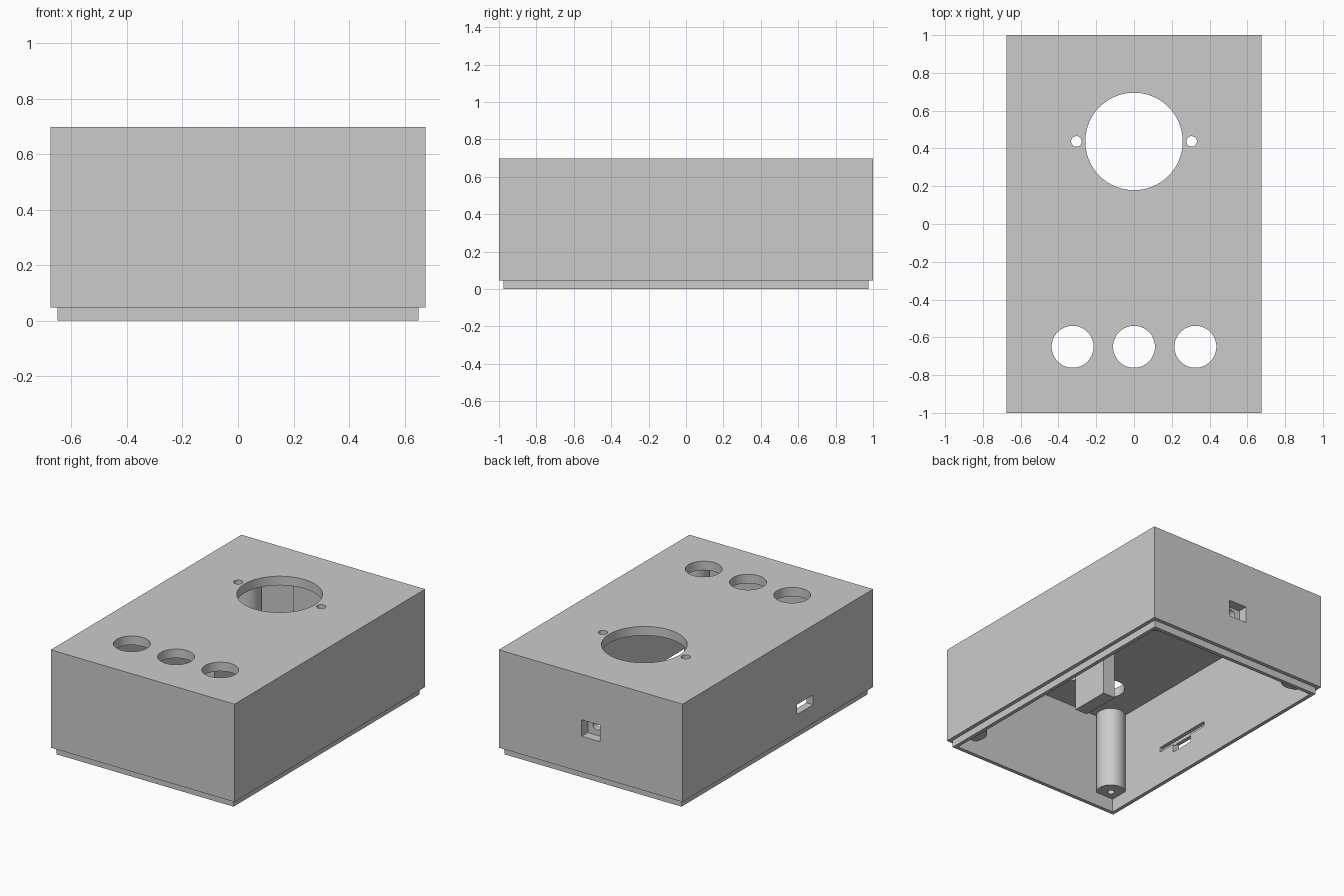
import bpy
import bmesh
from math import radians
from mathutils import Matrix, Vector

if "Cube" in bpy.data.objects:
    bpy.data.objects.remove(bpy.data.objects["Cube"], do_unlink=True)

grey = bpy.data.materials.new("plain grey")
grey.use_nodes = True
grey.diffuse_color = (0.6, 0.6, 0.6, 1)
grey.node_tree.nodes["Principled BSDF"].inputs["Base Color"].default_value = (0.6, 0.6, 0.6, 1)


def finish(name, bm):
    mesh = bpy.data.meshes.new(name)
    bm.to_mesh(mesh)
    bm.free()
    mesh.materials.append(grey)
    obj = bpy.data.objects.new(name, mesh)
    bpy.context.collection.objects.link(obj)
    return obj


def box(name, low, high):
    low, high = Vector(low), Vector(high)
    bm = bmesh.new()
    place = Matrix.Translation((low + high) / 2) @ Matrix.Diagonal((*(high - low), 1))
    bmesh.ops.create_cube(bm, size=1, matrix=place)
    return finish(name, bm)


def rod(name, centre, radius, length, along_y=False):
    bm = bmesh.new()
    place = Matrix.Translation(centre)
    if along_y:
        place = place @ Matrix.Rotation(radians(90), 4, "X")
    bmesh.ops.create_cone(bm, cap_ends=True, segments=64, radius1=radius,
                          radius2=radius, depth=length, matrix=place)
    return finish(name, bm)


def combine(target, tool, operation="DIFFERENCE"):
    mod = target.modifiers.new("combine", "BOOLEAN")
    mod.operation = operation
    mod.solver = "EXACT"
    mod.object = tool
    bpy.context.view_layer.objects.active = target
    bpy.ops.object.modifier_apply(modifier=mod.name)
    bpy.data.objects.remove(tool, do_unlink=True)


def smooth(obj):
    bpy.ops.object.select_all(action="DESELECT")
    obj.select_set(True)
    bpy.context.view_layer.objects.active = obj
    bpy.ops.object.shade_smooth_by_angle(angle=radians(30))


CEILING = 0.637

# Open-bottomed shell with a recessed lip
shell = box("enclosure_shell", (-0.675, -1, 0.047), (0.675, 1, 0.697))
combine(shell, box("lip", (-0.65, -0.975, 0), (0.65, 0.975, 0.1)), "UNION")
combine(shell, box("cavity", (-0.625, -0.95, -0.1), (0.625, 0.95, CEILING)))

# Holes in the top: dial, its two screws, three buttons
holes = [(0, 0.437, 0.258)]
holes += [(side * 0.305, 0.437, 0.028) for side in (-1, 1)]
holes += [(i * 0.325, -0.65, 0.111) for i in (-1, 0, 1)]
for x, y, radius in holes:
    combine(shell, rod("hole", (x, y, 0.7), radius, 0.3))

# Side opening and the wider board groove inside it
combine(shell, box("opening", (-0.8, -0.37, 0.17), (-0.6, -0.2, 0.235)))
combine(shell, box("groove", (-0.65, -0.495, 0.225), (-0.6, -0.07, 0.258)))

# Backing plate for the rear socket, with its recess and wire hole
plate = box("socket_backing", (-0.22, 0.89, 0.2), (0.22, 0.96, CEILING + 0.02))
for part in (shell, plate):
    combine(part, box("recess", (-0.067, 0.935, 0.285), (0.067, 1.1, 0.395)))
combine(plate, rod("wire_hole", (0, 0.9, 0.35), 0.03, 0.2, True))

# Stop block hanging from the ceiling
box("board_stop", (0.03, -0.42, 0.22), (0.12, -0.15, CEILING + 0.02))

# Corner screw posts
for x_name, x in (("right", -0.56), ("left", 0.56)):
    for y_name, y in (("front", -0.89), ("back", 0.89)):
        post = rod(f"{y_name}_{x_name}_post", (x, y, 0.375), 0.09, 0.57)
        combine(post, rod("screw_hole", (x, y, 0.15), 0.022, 0.4))
        smooth(post)

smooth(shell)
smooth(plate)
